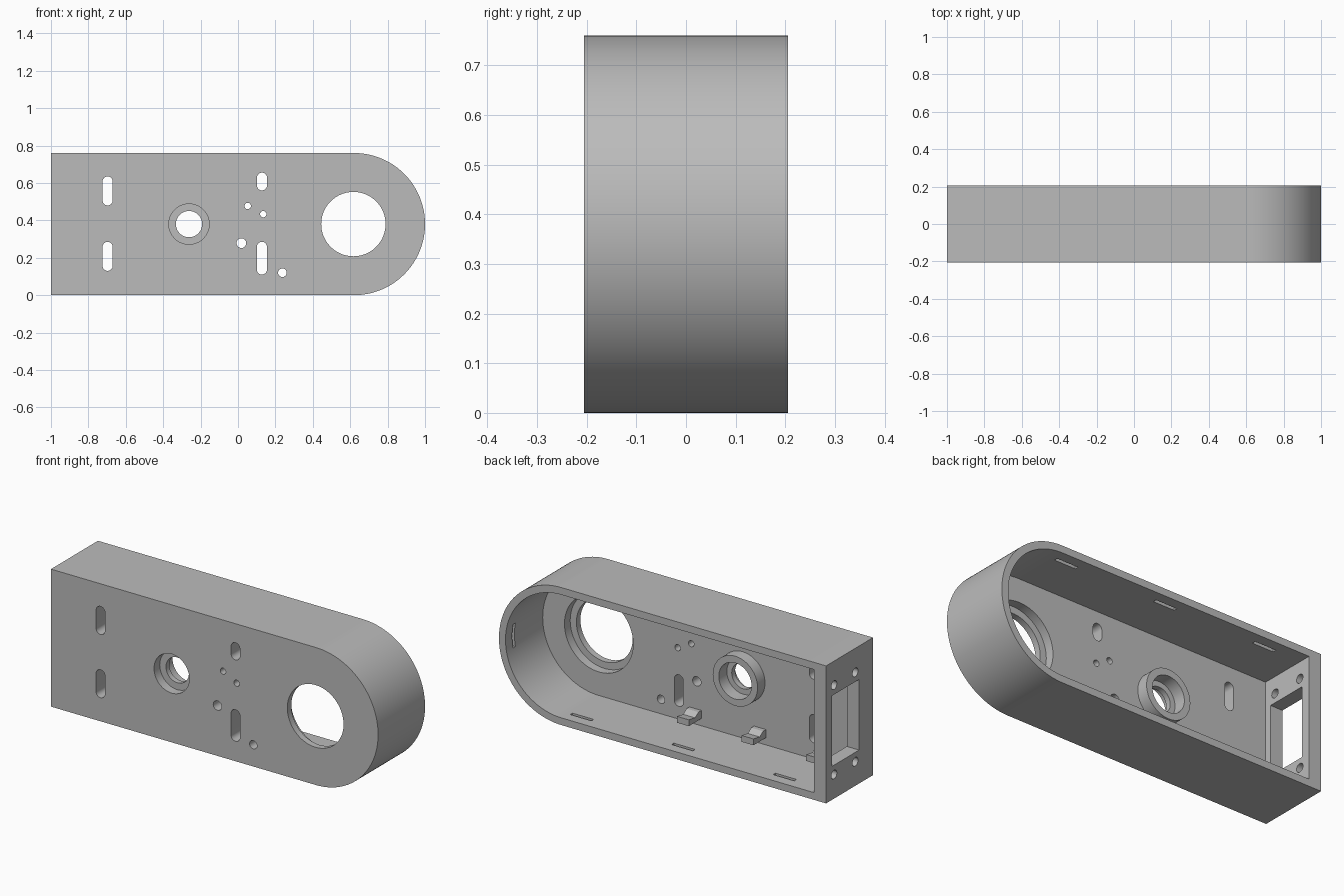
import bpy, bmesh
from math import sin, cos, pi, radians

if "Cube" in bpy.data.objects:
    bpy.data.objects.remove(bpy.data.objects["Cube"])

grey = bpy.data.materials.new("plain grey")
grey.use_nodes = True
GREY = (0.5, 0.5, 0.5, 1)
grey.diffuse_color = GREY
grey.node_tree.nodes["Principled BSDF"].inputs["Base Color"].default_value = GREY

MID = 0.38               # height of the centre line
FRONT, BACK = -0.205, 0.205
FLOOR = -0.12            # inner face of the front plate


def prism(name, outline, start, end, axis="y"):
    """Extrude a closed 2D outline: (x, z) along y, or (y, z) along x."""
    def place(p, d):
        return (p[0], d, p[1]) if axis == "y" else (d, p[0], p[1])
    bm = bmesh.new()
    rings = [[bm.verts.new(place(p, d)) for p in outline] for d in (start, end)]
    for ring in rings:
        bm.faces.new(ring)
    n = len(outline)
    for i in range(n):
        j = (i + 1) % n
        bm.faces.new((rings[0][i], rings[0][j], rings[1][j], rings[1][i]))
    bmesh.ops.recalc_face_normals(bm, faces=bm.faces)
    mesh = bpy.data.meshes.new(name)
    bm.to_mesh(mesh)
    bm.free()
    mesh.materials.append(grey)
    obj = bpy.data.objects.new(name, mesh)
    bpy.context.collection.objects.link(obj)
    return obj


def arc(u, v, r, a0, a1, steps):
    angles = [a0 + (a1 - a0) * i / steps for i in range(steps + 1)]
    return [(u + r * cos(a), v + r * sin(a)) for a in angles]


def circle(u, v, r, steps=64):
    return arc(u, v, r, 0, 2 * pi, steps)[:-1]


def upright_slot(x, low, high, r=0.027):
    return arc(x, high - r, r, 0, pi, 16) + arc(x, low + r, r, pi, 2 * pi, 16)


def rect(u0, u1, v0, v1):
    return [(u0, v0), (u1, v0), (u1, v1), (u0, v1)]


def housing_outline(left, r):
    return arc(0.62, MID, r, -pi / 2, pi / 2, 64) + [(left, MID + r), (left, MID - r)]


def cut(target, outline, start, end, axis="y"):
    cutter = prism("cutter", outline, start, end, axis)
    cutter.hide_render = True
    mod = target.modifiers.new("cut", "BOOLEAN")
    mod.operation, mod.solver, mod.object = "DIFFERENCE", "EXACT", cutter
    bpy.context.view_layer.objects.active = target
    bpy.ops.object.modifier_apply(modifier=mod.name)
    mesh = cutter.data
    bpy.data.objects.remove(cutter)
    bpy.data.meshes.remove(mesh)


# Housing shell, open at the back
housing = prism("housing", housing_outline(-1, MID), FRONT, BACK)
cut(housing, housing_outline(-0.925, 0.34), FLOOR, 0.3)

# Large opening with a recessed seat behind it
cut(housing, circle(0.617, MID, 0.172, 96), -0.3, 0)
cut(housing, circle(0.617, MID, 0.21, 96), -0.17, 0)

# Small bearing hole with a counterbore at the front and back
cut(housing, circle(-0.262, MID, 0.07), -0.3, 0)
cut(housing, circle(-0.262, MID, 0.108), -0.3, -0.155)
cut(housing, circle(-0.262, MID, 0.1), -0.125, 0)

# Upright slots and small holes in the front plate
for x, low, high in ((-0.697, 0.48, 0.635), (-0.697, 0.13, 0.285),
                     (0.128, 0.56, 0.655), (0.128, 0.11, 0.285)):
    cut(housing, upright_slot(x, low, high), -0.3, 0)
for x, z, r in ((0.052, 0.477, 0.017), (0.135, 0.433, 0.017),
                (0.018, 0.278, 0.026), (0.237, 0.12, 0.023)):
    cut(housing, circle(x, z, r, 24), -0.3, 0)

# Window and four screw holes in the flat end
cut(housing, rect(-0.083, 0.153, 0.185, 0.575), -1.1, -0.85, "x")
for y in (-0.05, 0.135):
    for z in (MID - 0.247, MID + 0.247):
        cut(housing, circle(y, z, 0.024, 24), -1.1, -0.85, "x")

# Shallow snap grooves inside the walls
for x in (-0.7, -0.08, 0.54):
    for z in (0.04, 0.72):
        cut(housing, rect(x - 0.065, x + 0.065, z - 0.018, z + 0.018), 0.127, 0.147)
cut(housing, rect(0.93, 0.978, MID - 0.065, MID + 0.065), 0.127, 0.147)

# Raised ring around the small bearing hole
boss = prism("bearing_boss", circle(-0.262, MID, 0.137), FLOOR - 0.003, -0.055)
cut(boss, circle(-0.262, MID, 0.1), -0.3, 0)

# Cable clips along the bottom of the plate
clip_profile = [(FLOOR - 0.01, 0.08), (-0.01, 0.08), (-0.01, 0.115),
                (-0.065, 0.105), (-0.095, 0.125), (FLOOR - 0.01, 0.125)]
clips = [prism("cable_clip", clip_profile, x, x + 0.073, "x")
         for x in (-0.8, -0.405, -0.01)]

# Smooth round walls, sharp edges
bpy.ops.object.select_all(action="DESELECT")
for obj in [housing, boss] + clips:
    obj.select_set(True)
bpy.context.view_layer.objects.active = housing
bpy.ops.object.shade_smooth_by_angle(angle=radians(30))
